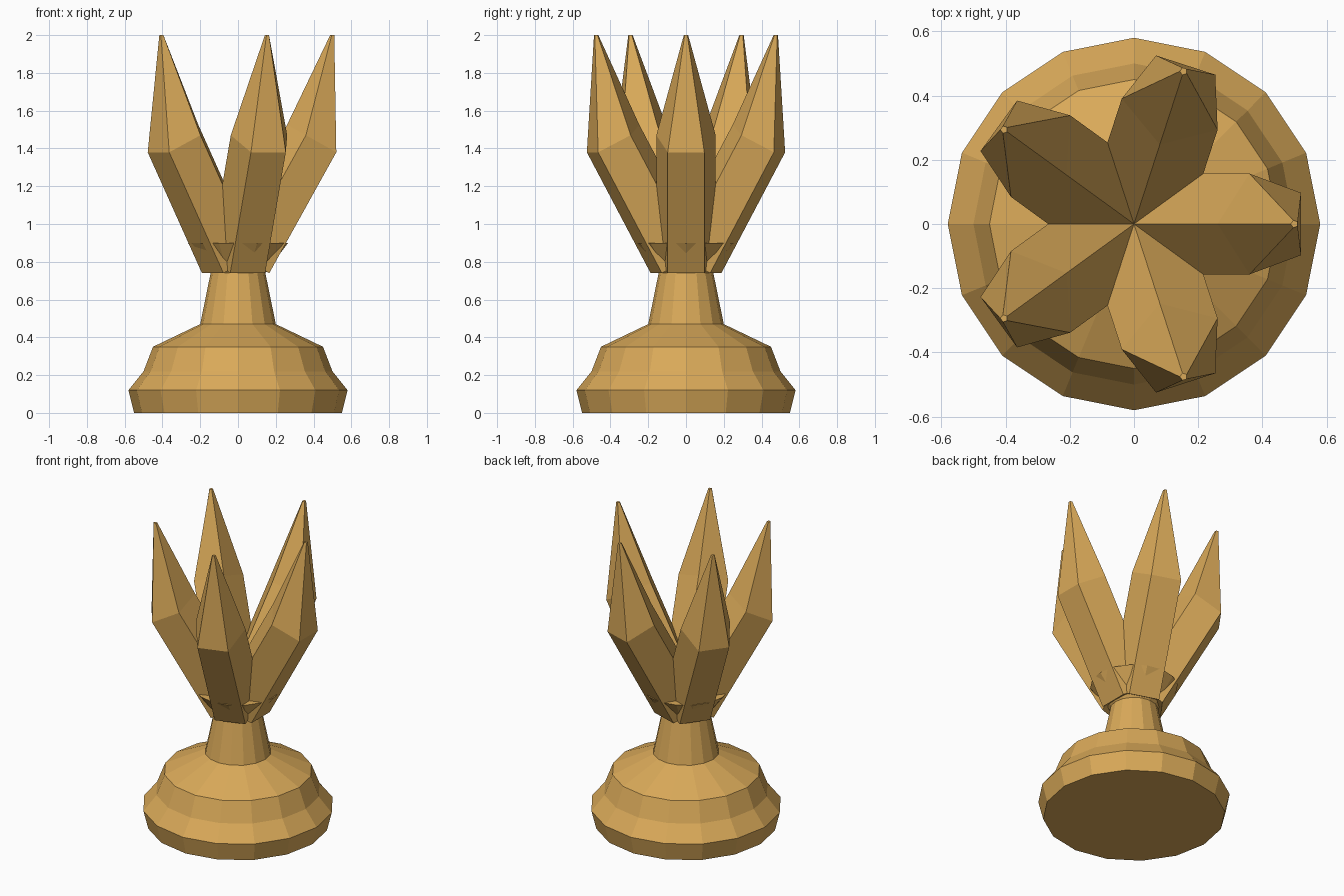
import bpy, bmesh
from math import cos, sin, pi, radians
from mathutils import Vector, Matrix

cube = bpy.data.objects.get("Cube")
if cube:
    bpy.data.objects.remove(cube, do_unlink=True)

gold = bpy.data.materials.new("warm gold")
gold.use_nodes = True
colour = (0.70, 0.40, 0.10, 1)
gold.diffuse_color = colour
gold.node_tree.nodes["Principled BSDF"].inputs["Base Color"].default_value = colour


def loft(name, rings):
    """Skin a stack of equal-sided rings and cap both ends."""
    bm = bmesh.new()
    loops = [[bm.verts.new(p) for p in ring] for ring in rings]
    n = len(loops[0])
    for low, high in zip(loops, loops[1:]):
        for i in range(n):
            j = (i + 1) % n
            bm.faces.new((low[i], low[j], high[j], high[i]))
    bm.faces.new(loops[0][::-1])
    bm.faces.new(loops[-1])
    bmesh.ops.recalc_face_normals(bm, faces=bm.faces[:])
    mesh = bpy.data.meshes.new(name)
    bm.to_mesh(mesh)
    bm.free()
    mesh.materials.append(gold)
    obj = bpy.data.objects.new(name, mesh)
    bpy.context.collection.objects.link(obj)
    return obj


def ring(centre, radius, sides, tilt=0.0, start=0.0):
    """Regular polygon leaning outward (+x) by the tilt angle."""
    turn = Matrix.Rotation(tilt, 3, 'Y')
    return [Vector(centre) + turn @ Vector((radius * cos(start + 2 * pi * i / sides),
                                            radius * sin(start + 2 * pi * i / sides), 0))
            for i in range(sides)]


# Turned foot and neck, flaring into the crown
profile = [(0.55, 0), (0.58, 0.12), (0.50, 0.22), (0.45, 0.35),
           (0.20, 0.47), (0.145, 0.74), (0.265, 0.90)]
loft("pedestal", [ring((0, 0, z), r, 16) for r, z in profile])

# Five pointed crown petals, each a bent five-sided spike
tilt = radians(29.3)
for k in range(5):
    petal = loft(f"crown_petal_{k + 1}", [
        ring((0.049, 0, 0.805), 0.165, 5, tilt, pi),
        ring((0.404, 0, 1.445), 0.165, 5, tilt, pi),
        ring((0.50, 0, 2.0), 0.012, 5, 0, pi)])
    petal.data.transform(Matrix.Rotation(2 * pi * k / 5, 4, 'Z'))
